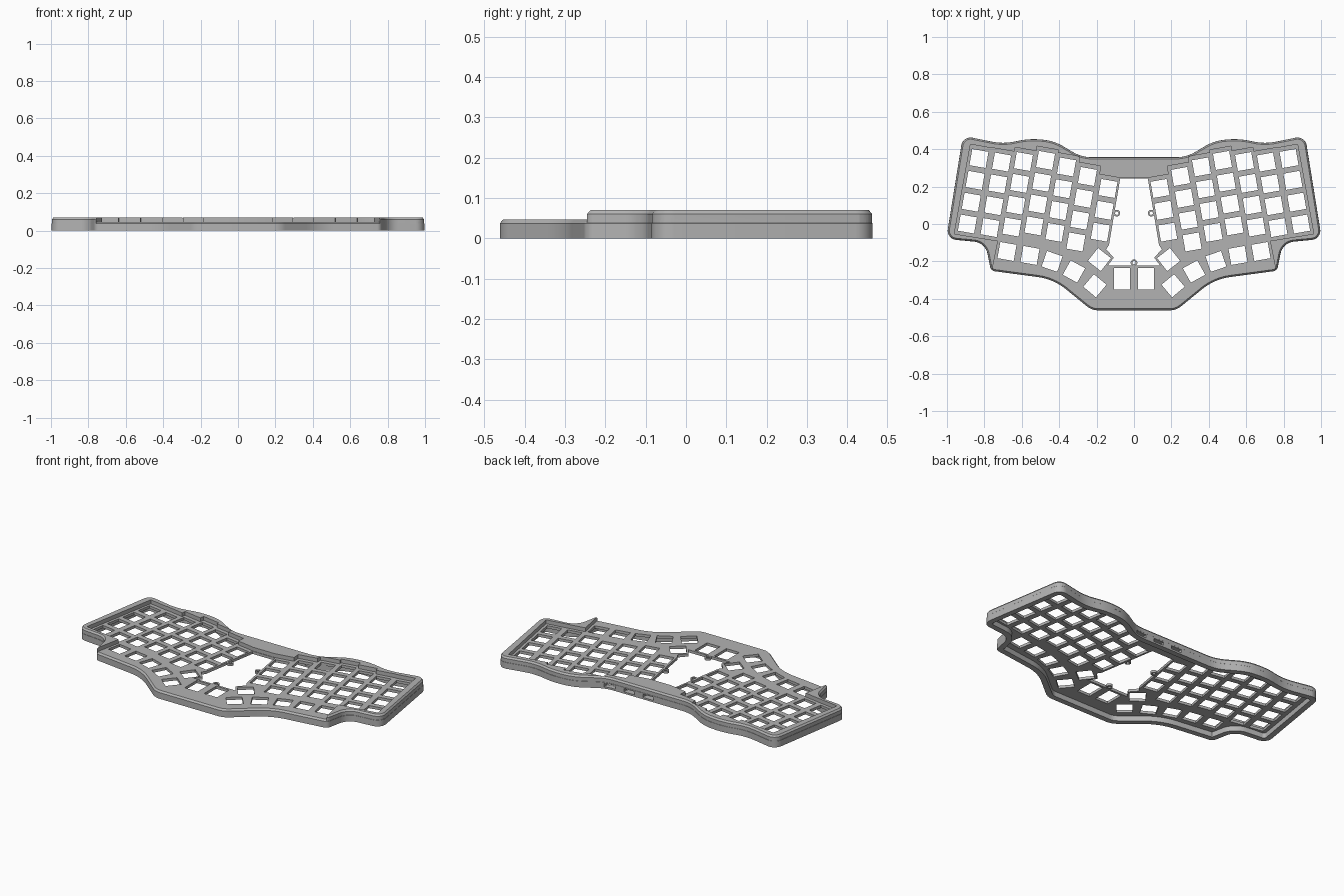
import bpy, bmesh, math
from mathutils import Vector as V

if "Cube" in bpy.data.objects:
    bpy.data.objects.remove(bpy.data.objects["Cube"])

grey = bpy.data.materials.new("case_grey")
grey.diffuse_color = (0.45, 0.45, 0.45, 1)
grey.use_nodes = True
grey.node_tree.nodes["Principled BSDF"].inputs["Base Color"].default_value = grey.diffuse_color


def loft(name, stacks):
    """Closed solids, each a list of (outline, z) layers with equal point counts."""
    bm = bmesh.new()
    for layers in stacks:
        rings = [[bm.verts.new((p[0], p[1], z)) for p in pts] for pts, z in layers]
        bm.faces.new(rings[0][::-1])
        bm.faces.new(rings[-1])
        n = len(rings[0])
        for a, b in zip(rings, rings[1:]):
            for i in range(n):
                j = (i + 1) % n
                bm.faces.new((a[i], a[j], b[j], b[i]))
    bmesh.ops.recalc_face_normals(bm, faces=bm.faces)
    me = bpy.data.meshes.new(name)
    bm.to_mesh(me)
    bm.free()
    me.materials.append(grey)
    ob = bpy.data.objects.new(name, me)
    bpy.context.collection.objects.link(ob)
    return ob


def prism(name, outlines, z0, z1):
    return loft(name, [[(o, z0), (o, z1)] for o in outlines])


def combine(ob, other, op):
    m = ob.modifiers.new("bool", 'BOOLEAN')
    m.operation, m.solver, m.object = op, 'EXACT', other
    bpy.context.view_layer.objects.active = ob
    bpy.ops.object.modifier_apply(modifier=m.name)
    bpy.data.objects.remove(other)


def mirrored(half):
    """Right half, listed back to front, completed with its left half."""
    return half + [(-p[0], *p[1:]) for p in reversed(half)]


def outline(ctrl, d=0.0, seg=8):
    """Clockwise corners (x, y, radius), inset by d and rounded."""
    n, off = len(ctrl), []
    P = [V(c[:2]) for c in ctrl]
    for i in range(n):
        a, b = (P[i] - P[i - 1]).normalized(), (P[(i + 1) % n] - P[i]).normalized()
        na, nb = V((a.y, -a.x)), V((b.y, -b.x))      # inward normals
        convex = a.x * b.y - a.y * b.x < 0
        off.append((P[i] + (na + nb) * d / (1 + na.dot(nb)),
                    max(0.004, ctrl[i][2] + (-d if convex else d))))
    out = []
    for i in range(n):
        p, r = off[i]
        u = (off[i - 1][0] - p).normalized()
        w = (off[(i + 1) % n][0] - p).normalized()
        half = u.angle(w) / 2
        t = r / math.tan(half)
        c = p + (u + w).normalized() * r / math.sin(half)
        s, e = p + u * t - c, p + w * t - c
        sweep = s.angle(e)
        for k in range(seg + 1):
            f = k / seg
            out.append(c + (s * math.sin((1 - f) * sweep) + e * math.sin(f * sweep)) / math.sin(sweep))
    return out


def rect(x, y, deg, w=0.088, h=0.088):
    a = math.radians(deg)
    r, u = V((math.cos(a), math.sin(a))), V((-math.sin(a), math.cos(a)))
    return [V((x, y)) + r * w / 2 * i + u * h / 2 * j for i, j in ((-1, -1), (1, -1), (1, 1), (-1, 1))]


def circle(x, y, r, n=20):
    return [(x + r * math.cos(k * math.tau / n), y + r * math.sin(k * math.tau / n)) for k in range(n)]


PLATE_LOW, PLATE_TOP, RIM_TOP = 0.031, 0.047, 0.07
TILT = 10
right = V((math.cos(math.radians(TILT)), math.sin(math.radians(TILT))))
up = V((-right.y, right.x))

# Outer shape of the case, right half from back to front
case = mirrored([(0.28, 0.357, 0.2), (0.43, 0.446, 0.25), (0.56, 0.457, 0.4), (0.70, 0.428, 0.3),
                 (0.915, 0.472, 0.05), (1.004, -0.08, 0.05), (0.795, -0.1, 0.08),
                 (0.765, -0.25, 0.03), (0.43, -0.295, 0.3), (0.225, -0.462, 0.1)])

# Back-row key of each column, inner column first
columns = [V(c) for c in ((0.139, 0.19), (0.249, 0.254), (0.361, 0.305), (0.473, 0.34),
                          (0.591, 0.334), (0.708, 0.331), (0.829, 0.350))]
PITCH = 0.1185

# Raised rim: full shape with a stepped pocket around the keys, open to the front
rim = loft("raised_rim", [[(outline(case, 0.0008), 0.02), (outline(case, 0.0008), 0.06),
                           (outline(case, 0.009), RIM_TOP)]])
steps = []
for c in columns:
    steps += [c + up * 0.067 - right * 0.058, c + up * 0.067 + right * 0.058]
steps.append(columns[-1] - up * (3 * PITCH + 0.064) + right * 0.06)
steps += [V((0.727, -0.09)), V((0.757, -0.24)), V((0.775, -0.33)), V((0.775, -0.6))]
combine(rim, prism("pocket", [mirrored([tuple(s) for s in steps])], 0.0, 0.2), 'DIFFERENCE')

# Lower case with chamfered top edge
body = loft("keyboard_case", [[(outline(case), 0), (outline(case), 0.037),
                               (outline(case, 0.009), PLATE_TOP)]])
combine(body, rim, 'UNION')

# Hollow underside
combine(body, prism("underside", [outline(case, 0.033)], -0.1, PLATE_LOW), 'DIFFERENCE')

# Key openings: columns, fanned thumb row and two upright middle keys
keys = []
for i, c in enumerate(columns):
    for row in range(3 if i == 0 else 4):
        p = c - up * PITCH * row
        keys.append((p.x, p.y, TILT))
keys += [(0.679, -0.147, 10), (0.556, -0.168, 10), (0.438, -0.2, 19), (0.321, -0.254, 29),
         (0.209, -0.33, 40), (0.185, -0.19, 38)]
holes = [rect(s * x, y, s * a) for x, y, a in keys for s in (1, -1)]
holes += [rect(s * 0.064, -0.293, 0, 0.086, 0.115) for s in (1, -1)]
combine(body, prism("key_openings", holes, -0.1, 0.2), 'DIFFERENCE')

# Central opening between the halves
gap = mirrored([(0.074, 0.243), (0.134, -0.113), (0.149, -0.135), (0.108, -0.18), (0.14, -0.222)])
combine(body, prism("central_opening", [gap], -0.1, 0.2), 'DIFFERENCE')

# Connector ports in the back wall
ports = [rect(x, 0.35, 0, 0.07, 0.12) for x in (0.0, 0.125, 0.25)]
combine(body, prism("ports", ports, 0.011, 0.03), 'DIFFERENCE')

# Screw tabs on the edge of the central opening
tabs = [(-0.092, 0.058), (0.092, 0.058), (0, -0.207)]
for x, y in tabs:
    tab = prism("screw_tab", [circle(x, y, 0.018)], PLATE_LOW + 0.001, PLATE_TOP - 0.001)
    combine(tab, prism("screw_hole", [circle(x, y, 0.009)], -0.1, 0.2), 'DIFFERENCE')

# Smooth rounded corners, crisp edges
bpy.ops.object.select_all(action='DESELECT')
for ob in bpy.context.scene.objects:
    ob.select_set(True)
bpy.context.view_layer.objects.active = body
bpy.ops.object.shade_smooth_by_angle(angle=math.radians(25))
